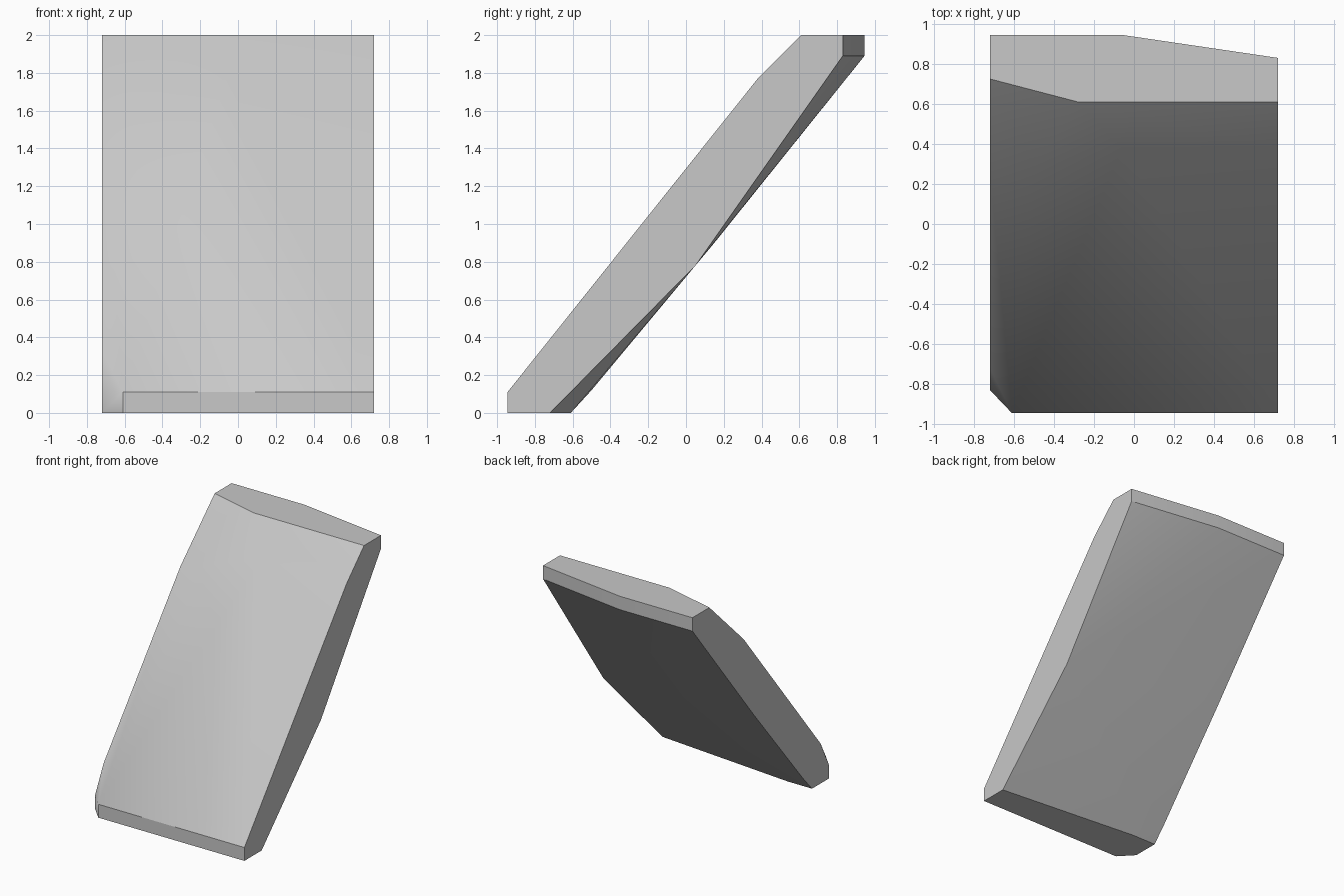
import bpy
import bmesh
import math

default_cube = bpy.data.objects.get("Cube")
if default_cube:
    bpy.data.objects.remove(default_cube, do_unlink=True)

HALF_WIDTH = 0.72
HALF_DEPTH = 0.945
HEIGHT = 2.0
RIM = 0.11          # height of the upright bands at both ends


def make_material(name, colour):
    material = bpy.data.materials.new(name)
    material.use_nodes = True
    material.diffuse_color = colour
    material.node_tree.nodes["Principled BSDF"].inputs["Base Color"].default_value = colour
    return material


def side_profile(x, outline):
    return [(x, y, z) for y, z in outline]


def upright_edge(x, y, bottom):
    return [(x, y, bottom), (x, y, bottom + RIM)]


def convex_object(name, points, material):
    """Wrap the corner points in a closed convex skin."""
    bm = bmesh.new()
    for point in points:
        bm.verts.new(point)
    hull = bmesh.ops.convex_hull(bm, input=bm.verts[:], use_existing_faces=False)
    loose = {item for key in ("geom_interior", "geom_unused") for item in hull[key]
             if isinstance(item, bmesh.types.BMVert)}
    bmesh.ops.delete(bm, geom=list(loose), context='VERTS')
    bmesh.ops.dissolve_limit(bm, angle_limit=math.radians(0.3),
                             verts=bm.verts[:], edges=bm.edges[:])
    bmesh.ops.recalc_face_normals(bm, faces=bm.faces[:])
    mesh = bpy.data.meshes.new(name)
    bm.to_mesh(mesh)
    bm.free()
    mesh.materials.append(material)
    obj = bpy.data.objects.new(name, mesh)
    bpy.context.collection.objects.link(obj)
    bpy.ops.object.select_all(action='DESELECT')
    obj.select_set(True)
    bpy.context.view_layer.objects.active = obj
    bpy.ops.object.shade_smooth_by_angle(angle=math.radians(30))
    return obj


# Leaning slab: outlines of the two flat sides as (y, z)
left_side = [(-HALF_DEPTH, 0), (-HALF_DEPTH, RIM), (0.38, 1.77), (0.61, HEIGHT),
             (0.83, HEIGHT), (0.83, HEIGHT - RIM), (0.05, 0.78), (-0.72, 0)]
right_side = [(-0.83, 0), (-0.83, RIM), (-0.72, 0.33), (0.28, 1.57), (0.725, HEIGHT),
              (HALF_DEPTH, HEIGHT), (HALF_DEPTH, HEIGHT - RIM),
              (0.15, 0.9), (-0.5, 0.12), (-0.61, 0)]
corners = side_profile(HALF_WIDTH, left_side) + side_profile(-HALF_WIDTH, right_side)

# Clipped corners of the foot and of the top
corners += upright_edge(-0.61, -HALF_DEPTH, 0)
corners += upright_edge(-0.06, HALF_DEPTH, HEIGHT - RIM)
corners += [(-0.5, -0.61, 0), (-0.28, 0.61, HEIGHT)]

# Gentle swell of the sloping front face
corners += [(-0.5, 0.28, 1.64), (-0.06, 0.38, 1.77)]

stone_grey = make_material("stone_grey", (0.58, 0.58, 0.58, 1.0))
convex_object("leaning_slab", corners, stone_grey)
